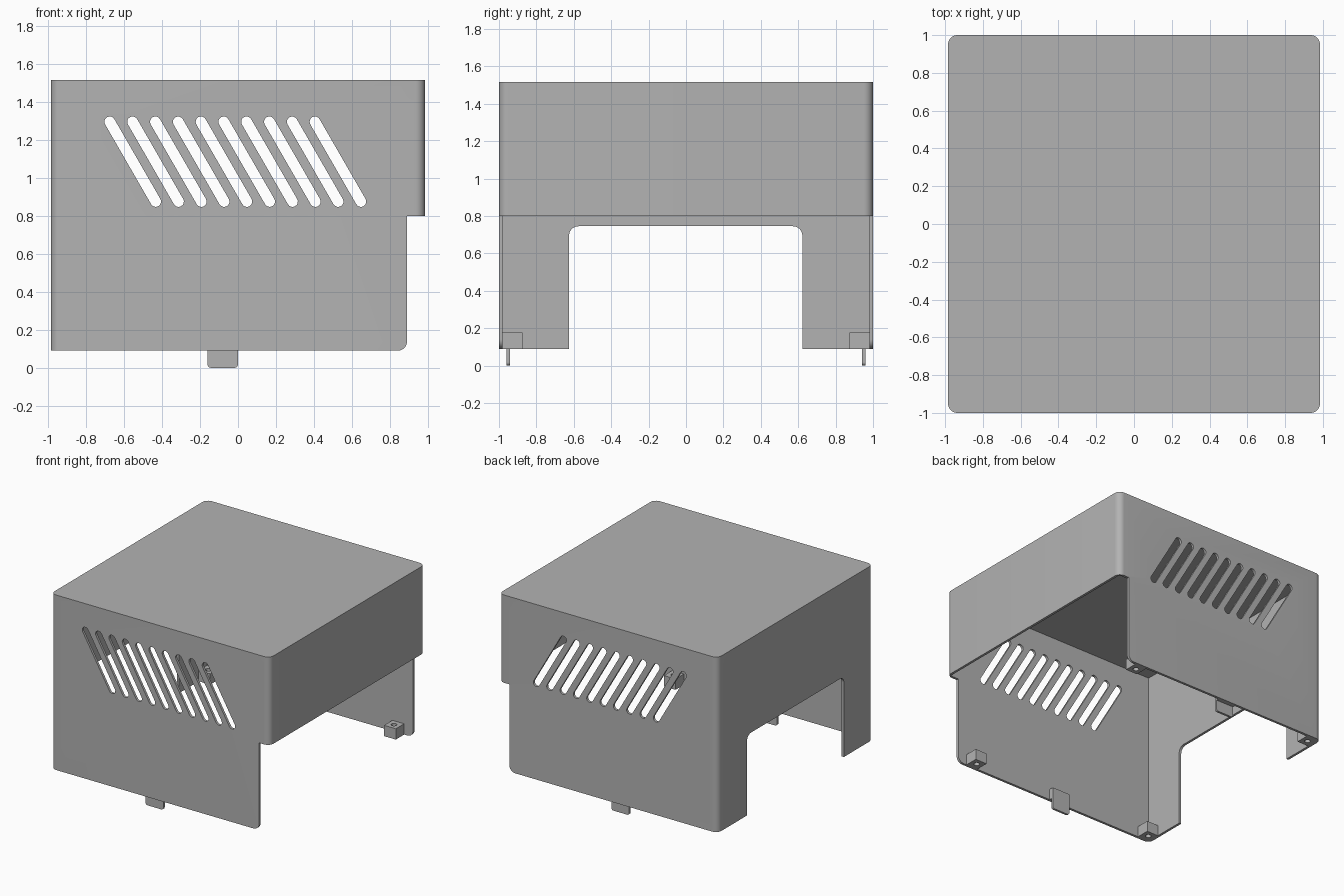
import bpy, bmesh, math
from mathutils import Vector

if "Cube" in bpy.data.objects:
    bpy.data.objects.remove(bpy.data.objects["Cube"], do_unlink=True)

HX, HY, WALL = 0.985, 1.0, 0.02      # half width, half depth, wall thickness
BASE, TOP, SHORT = 0.09, 1.515, 0.8  # wall bottom, roof, short side bottom

grey = bpy.data.materials.new("light grey")
grey.use_nodes = True
grey.diffuse_color = (0.45, 0.45, 0.45, 1)
grey.node_tree.nodes["Principled BSDF"].inputs["Base Color"].default_value = grey.diffuse_color


def arc(cx, cy, r, start, end, steps=8):
    angles = [math.radians(start + (end - start) * i / steps) for i in range(steps + 1)]
    return [(cx + r * math.cos(a), cy + r * math.sin(a)) for a in angles]


def rounded(x0, x1, y0, y1, r):
    return (arc(x0 + r, y0 + r, r, 180, 270) + arc(x1 - r, y0 + r, r, 270, 360)
            + arc(x1 - r, y1 - r, r, 0, 90) + arc(x0 + r, y1 - r, r, 90, 180))


def prism(name, profiles, axis, low, high):
    """Extrude closed 2D profiles along an axis from low to high."""
    place = {"x": lambda u, v: (low, u, v), "y": lambda u, v: (u, low, v),
             "z": lambda u, v: (u, v, low)}[axis]
    step = Vector([(high - low) * (axis == a) for a in "xyz"])
    bm = bmesh.new()
    for points in profiles:
        face = bm.faces.new([bm.verts.new(place(u, v)) for u, v in points])
        grown = bmesh.ops.extrude_face_region(bm, geom=[face], use_keep_orig=True)
        verts = [g for g in grown["geom"] if isinstance(g, bmesh.types.BMVert)]
        bmesh.ops.translate(bm, verts=verts, vec=step)
    bmesh.ops.recalc_face_normals(bm, faces=bm.faces)
    mesh = bpy.data.meshes.new(name)
    bm.to_mesh(mesh)
    bm.free()
    mesh.materials.append(grey)
    obj = bpy.data.objects.new(name, mesh)
    bpy.context.collection.objects.link(obj)
    return obj


def activate(obj):
    bpy.ops.object.select_all(action="DESELECT")
    obj.select_set(True)
    bpy.context.view_layer.objects.active = obj


def cut(obj, cutter):
    cutter.hide_render = True
    mod = obj.modifiers.new("cut", "BOOLEAN")
    mod.operation, mod.solver, mod.object = "DIFFERENCE", "EXACT", cutter
    activate(obj)
    bpy.ops.object.modifier_apply(modifier=mod.name)
    bpy.data.objects.remove(cutter, do_unlink=True)


def smooth(obj):
    activate(obj)
    bpy.ops.object.shade_smooth_by_angle(angle=math.radians(30))


def rect(x0, x1, y0, y1):
    return [(x0, y0), (x1, y0), (x1, y1), (x0, y1)]


# Hollow cover with rounded vertical corners
cover = prism("cover", [rounded(-HX, HX, -HY, HY, 0.05)], "z", BASE, TOP)
cut(cover, prism("cavity", [rect(WALL - HX, HX - WALL, WALL - HY, HY - WALL)],
                 "z", 0, TOP - WALL))

# Shortened left side, with rounded lower corners on front and back walls
notch = [(0.84, -0.1), (0.84, BASE)] + arc(0.84, 0.14, 0.05, -90, 0)[1:]
notch += [(0.89, SHORT), (1.2, SHORT), (1.2, -0.1)]
cut(cover, prism("side_notch", [notch], "y", -1.2, 1.2))

# Opening in the right side
cut(cover, prism("side_opening", [rounded(-0.625, 0.622, -0.2, 0.745, 0.05)],
                 "x", -1.2, -0.8))

# Slanted vent slots through front and back
slots = []
for i in range(10):
    x = -0.675 + 0.12 * i
    slots.append(arc(x, 1.295, 0.028, 30, 210) + arc(x + 0.242, 0.875, 0.028, 210, 390))
cut(cover, prism("vent_slots", slots, "y", -1.2, 1.2))
smooth(cover)

for side, label in ((-1, "front"), (1, "back")):
    def span(a, b):
        return sorted((side * a, side * b))

    # Screw blocks inside the lower corners
    for x0, x1, end in ((-0.967, -0.862, "right"), (0.705, 0.81, "left")):
        y0, y1 = span(0.873, 0.983)
        block = prism(f"{label}_{end}_screw_block", [rect(x0, x1, y0, y1)], "z", BASE, 0.178)
        hole = arc((x0 + x1) / 2, side * 0.925, 0.022, 0, 337.5, 15)
        cut(block, prism("screw_hole", [hole], "z", 0, 0.3))
        smooth(block)

    # Locating tab hanging from a small inner mount
    y0, y1 = span(0.942, 0.96)
    tab = prism(f"{label}_tab", [rounded(-0.16, 0, 0, 0.178, 0.018)], "y", y0, y1)
    smooth(tab)
    y0, y1 = span(0.942, 0.983)
    prism(f"{label}_tab_mount", [rect(-0.16, 0, BASE, 0.178)], "y", y0, y1)
